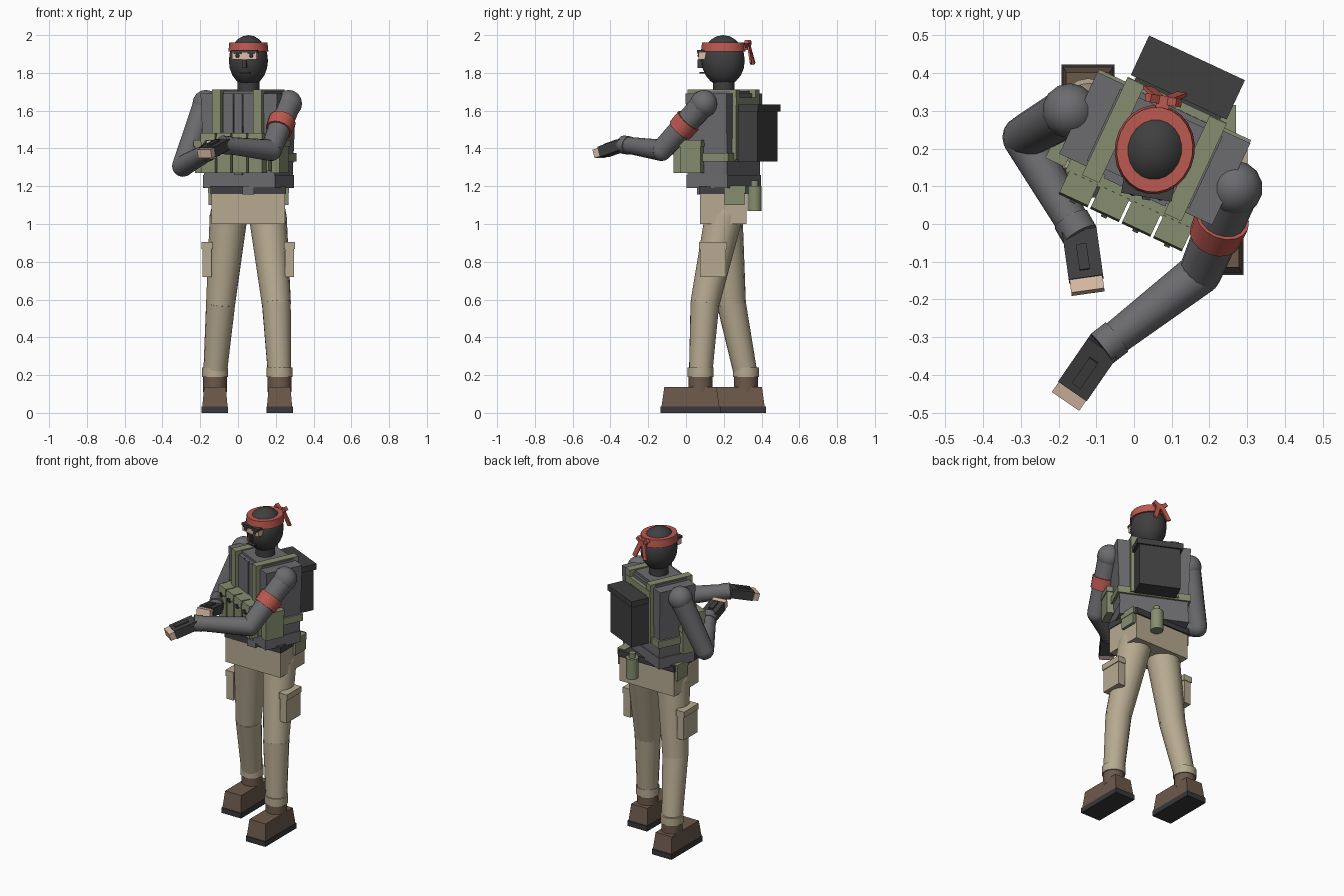
import bpy, bmesh, math
from mathutils import Vector, Matrix

if "Cube" in bpy.data.objects:
    bpy.data.objects.remove(bpy.data.objects["Cube"])

COL = {"grey": (.15, .15, .16), "black": (.05, .05, .052), "tan": (.47, .40, .28),
       "green": (.24, .27, .16), "red": (.50, .10, .08), "skin": (.70, .50, .38),
       "brown": (.15, .10, .07), "sole": (.04, .04, .043)}
MATS = {}
for key, c in COL.items():
    MATS[key] = bpy.data.materials.new(key)
    MATS[key].diffuse_color = (*c, 1)


def finish(name, bm, mat, M, smooth=False):
    bmesh.ops.transform(bm, matrix=M, verts=bm.verts)
    bmesh.ops.recalc_face_normals(bm, faces=bm.faces)
    me = bpy.data.meshes.new(name)
    bm.to_mesh(me)
    bm.free()
    ob = bpy.data.objects.new(name, me)
    bpy.context.collection.objects.link(ob)
    me.materials.append(MATS[mat])
    if smooth:
        bpy.ops.object.select_all(action='DESELECT')
        ob.select_set(True)
        bpy.context.view_layer.objects.active = ob
        bpy.ops.object.shade_smooth_by_angle(angle=math.radians(40))
    return ob


def box(name, mat, a, b, M=Matrix(), top=(1, 1)):
    """Box between corners a and b in frame M; top scales the upper face."""
    a, b = Vector(a), Vector(b)
    bm = bmesh.new()
    bmesh.ops.create_cube(bm, size=1)
    s, c = b - a, (a + b) / 2
    for v in bm.verts:
        k = top if v.co.z > 0 else (1, 1)
        v.co = Vector((v.co.x * s.x * k[0], v.co.y * s.y * k[1], v.co.z * s.z)) + c
    return finish(name, bm, mat, M)


def limb(name, mat, p, q, r1, r2, n=16):
    p, q = Vector(p), Vector(q)
    bm = bmesh.new()
    bmesh.ops.create_cone(bm, cap_ends=True, segments=n, radius1=r1, radius2=r2, depth=(q - p).length)
    rot = (q - p).to_track_quat('Z', 'Y').to_matrix().to_4x4()
    return finish(name, bm, mat, Matrix.Translation((p + q) / 2) @ rot, True)


def ball(name, mat, c, r, n=16, M=Matrix()):
    bm = bmesh.new()
    bmesh.ops.create_uvsphere(bm, u_segments=n, v_segments=max(8, n // 2), radius=1)
    r = r if isinstance(r, tuple) else (r, r, r)
    return finish(name, bm, mat, M @ Matrix.Translation(c) @ Matrix.Diagonal((*r, 1)), True)


def frame(c, deg):
    return Matrix.Translation(c) @ Matrix.Rotation(math.radians(deg), 4, 'Z')


C = (.055, .2, 0)
T = frame(C, -25)    # turned chest
H = frame(C, 0)      # hips
F = frame((.055, .197, 0), -10)   # head

# Torso
box("jacket_body", "grey", (-.205, -.115, 1.25), (.205, .115, 1.69), T, (1.09, 1.04))
box("jacket_hem", "grey", (-.21, -.12, 1.19), (.21, .12, 1.26), T)
box("vest_top", "grey", (-.15, -.105, 1.69), (.15, .105, 1.705), T)
box("jacket_placket", "grey", (-.022, -.13, 1.26), (.022, -.11, 1.69), T)
for s in (-1, 1):
    box("jacket_panel", "grey", (s * .06 - .03, -.128, 1.3), (s * .06 + .03, -.11, 1.69), T)

# Chest rig: straps, bands, pouches
for s in (-1, 1):
    x = s * .12
    box("front_strap", "green", (x - .025, -.145, 1.40), (x + .025, -.115, 1.70), T)
    box("shoulder_strap", "green", (x - .025, -.145, 1.69), (x + .025, .14, 1.712), T)
    box("back_strap", "green", (x - .025, .115, 1.34), (x + .025, .14, 1.70), T)
    xs = sorted((s * .20, s * .248))
    box("side_pouch", "green", (xs[0], -.14, 1.27), (xs[1], -.02, 1.44), T)
    box("side_pouch_flap", "green", (xs[0] - .004, -.145, 1.41), (xs[1] + .004, -.015, 1.445), T)
box("rig_panel", "green", (-.19, -.155, 1.28), (.19, -.11, 1.48), T)
box("rig_band", "green", (-.222, -.128, 1.33), (.222, .128, 1.375), T)
box("back_cross_strap", "green", (-.145, .12, 1.63), (.145, .142, 1.67), T)
for i in range(4):
    x = -.138 + i * .092
    box("magazine_pouch", "green", (x - .04, -.21, 1.27), (x + .04, -.15, 1.45), T)
    box("pouch_flap", "green", (x - .042, -.217, 1.435), (x + .042, -.145, 1.482), T, (1, .85))
    box("pouch_buckle", "black", (x - .008, -.223, 1.42), (x + .008, -.208, 1.445), T)

# Backpack
box("backpack", "black", (-.125, .14, 1.33), (.125, .255, 1.60), T)
box("backpack_lid", "black", (-.14, .15, 1.595), (.14, .265, 1.632), T)

# Hips and belt
box("hips", "tan", (-.195, -.125, 1.0), (.195, .12, 1.165), H)
box("belt", "black", (-.2, -.13, 1.16), (.2, .13, 1.2), H)
box("belt_buckle", "grey", (-.03, -.142, 1.155), (.03, -.125, 1.2), H)
for s in (-1, 1):
    xs = sorted((s * .165, s * .212))
    box("belt_pouch", "green", (xs[0], .005, 1.1), (xs[1], .11, 1.19), H)
    box("belt_pouch_flap", "green", (xs[0] - .003, 0, 1.165), (xs[1] + .003, .115, 1.205), H)
limb("canteen", "green", (.13, .363, 1.07), (.13, .363, 1.2), .038, .038)
limb("canteen_cap", "green", (.13, .363, 1.2), (.13, .363, 1.23), .02, .02, 12)

# Legs: hip, knee, ankle
LEGS = {"right": ((.158, .2, 1.04), (.203, .1, .58), (.22, .077, .2)),
        "left": ((-.05, .2, 1.04), (-.092, .24, .58), (-.122, .317, .2))}
for side, (hip, knee, ank) in LEGS.items():
    ball(side + "_hip_joint", "tan", hip, .1)
    limb(side + "_thigh", "tan", hip, knee, .1, .077)
    ball(side + "_knee", "tan", knee, .077)
    limb(side + "_shin", "tan", knee, ank, .077, .062)
    x, y = ank[0], ank[1]
    limb(side + "_trouser_cuff", "tan", (x, y, .19), (x, y, .24), .069, .069)
    limb(side + "_boot_shaft", "brown", (x, y, .11), (x, y, .2), .063, .063)
    box(side + "_boot", "brown", (x - .067, y - .207, .03), (x + .067, y + .1, .137), top=(.86, .9))
    box(side + "_sole", "sole", (x - .07, y - .212, 0), (x + .07, y + .106, .033))
    # Cargo pocket on the outer thigh
    s = 1 if side == "right" else -1
    xs = sorted((hip[0] + s * .09, hip[0] + s * .138))
    py = .143 if s > 0 else .222
    box(side + "_cargo_pocket", "tan", (xs[0], py - .07, .72), (xs[1], py + .07, .89))
    box(side + "_cargo_flap", "tan", (xs[0] - .005, py - .074, .868), (xs[1] + .005, py + .074, .905))

# Arms: shoulder, elbow, wrist, fingertip
ARMS = {"right": ((.268, .095, 1.637), (.175, -.13, 1.39), (-.085, -.33, 1.42), (-.178, -.465, 1.372)),
        "left": ((-.17, .30, 1.637), (-.292, .23, 1.307), (-.143, -.03, 1.39), (-.122, -.18, 1.42))}
for side, pts in ARMS.items():
    sh, el, wr, tip = map(Vector, pts)
    ball(side + "_shoulder", "grey", sh, .073, 14)
    limb(side + "_upper_arm", "grey", sh, el, .067, .057)
    ball(side + "_elbow", "grey", el, .057)
    limb(side + "_forearm", "grey", el, wr, .057, .043)
    d = (wr - el).normalized()
    limb(side + "_sleeve_cuff", "grey", wr - d * .05, wr, .049, .049)
    # Hand frame: y along the fingers, z up
    f = (tip - wr).normalized()
    xa = f.cross(Vector((0, 0, 1))).normalized()
    za = xa.cross(f)
    M = Matrix((xa, f, za)).transposed().to_4x4()
    M.translation = wr
    n = (tip - wr).length
    box(side + "_glove", "black", (-.046, -.01, -.028), (.046, n - .035, .028), M)
    box(side + "_glove_plate", "black", (-.014, .03, .02), (.014, n - .055, .037), M)
    box(side + "_fingers", "skin", (-.044, n - .04, -.024), (.044, n, .022), M)
    if side == "right":
        limb("armband", "red", sh.lerp(el, .36), sh.lerp(el, .57), .073, .07)

# Head
limb("neck", "black", (.055, .2, 1.68), (.055, .2, 1.79), .058, .058)
ball("masked_head", "black", (0, 0, 1.865), (.104, .116, .135), 20, F)
box("eye_opening", "skin", (-.066, -.121, 1.872), (.066, -.07, 1.912), F)
box("brow", "black", (-.068, -.128, 1.908), (.068, -.08, 1.922), F)
box("nose", "black", (-.011, -.135, 1.825), (.011, -.1, 1.872), F)
box("mouth", "sole", (-.027, -.122, 1.797), (.027, -.09, 1.804), F)
for s in (-1, 1):
    ball("eye", "sole", (s * .037, -.12, 1.891), .011, 10, F)
    box("eyebrow", "black", (s * .037 - .02, -.127, 1.9), (s * .037 + .02, -.115, 1.91), F)

# Headband with knot and tails
bm = bmesh.new()
bmesh.ops.create_cone(bm, cap_ends=True, segments=24, radius1=1, radius2=.95, depth=.048)
finish("headband", bm, "red", F @ Matrix.Translation((0, 0, 1.937)) @ Matrix.Diagonal((.106, .119, 1, 1)), True)
box("headband_knot", "red", (-.018, .105, 1.92), (.018, .145, 1.956), F)
for s in (-1, 1):
    R = F @ Matrix.Translation((s * .012, .138, 1.94)) @ Matrix.Rotation(s * -.35, 4, 'Y') @ Matrix.Rotation(.2, 4, 'X')
    box("headband_tail", "red", (-.014, -.005, -.1), (.014, .005, 0), R)
    R = F @ Matrix.Translation((s * .01, .13, 1.94)) @ Matrix.Rotation(s * .9, 4, 'Y')
    box("headband_loop", "red", (-.012, -.008, 0), (.012, .014, .04), R)

for m in bpy.data.materials:
    if m.users and not m.is_grease_pencil:
        m.use_nodes = True
        m.node_tree.nodes["Principled BSDF"].inputs["Base Color"].default_value = m.diffuse_color
